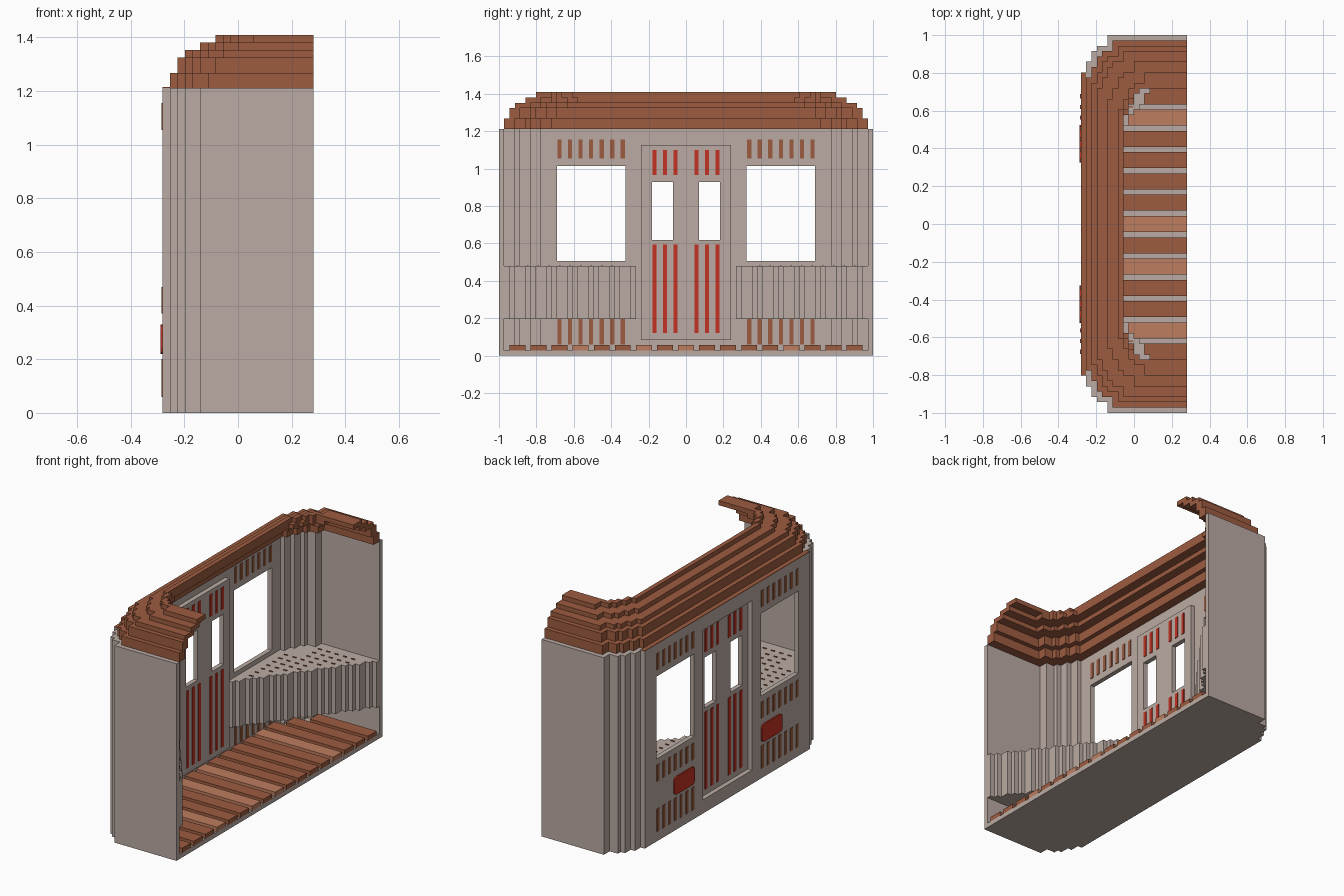
import bpy, bmesh
from mathutils import Vector

cube = bpy.data.objects.get("Cube")
if cube:
    bpy.data.objects.remove(cube, do_unlink=True)

V = 2 / 71            # one block
T = 0.004             # thickness of painted plates


def material(name, rgb):
    m = bpy.data.materials.new(name)
    m.use_nodes = True
    m.diffuse_color = (*rgb, 1)
    m.node_tree.nodes["Principled BSDF"].inputs["Base Color"].default_value = (*rgb, 1)
    return m


GREY = material("warm grey", (0.497, 0.407, 0.367))
BROWN = material("rust brown", (0.337, 0.107, 0.051))
TAN = material("light rust", (0.515, 0.205, 0.114))
RED = material("signal red", (0.546, 0.032, 0.017))


def X(i):
    return i * V - 10 * V


def Y(j):
    return j * V - 1


def finish(name, bm, mat):
    bmesh.ops.recalc_face_normals(bm, faces=bm.faces)
    me = bpy.data.meshes.new(name)
    bm.to_mesh(me)
    bm.free()
    me.materials.append(mat)
    ob = bpy.data.objects.new(name, me)
    bpy.context.collection.objects.link(ob)
    return ob


def add_box(bm, x0, x1, y0, y1, z0, z1):
    r = bmesh.ops.create_cube(bm, size=1)
    for v in r["verts"]:
        v.co = Vector((x0 if v.co.x < 0 else x1, y0 if v.co.y < 0 else y1,
                       z0 if v.co.z < 0 else z1))


def boxes(name, items, mat):
    bm = bmesh.new()
    for b in items:
        add_box(bm, *b)
    return finish(name, bm, mat)


def prism(name, pts, z0, z1, mat):
    """Extrude a plan outline given in world x, y; z in blocks."""
    bm = bmesh.new()
    f = bm.faces.new([bm.verts.new((x, y, z0 * V)) for x, y in pts])
    r = bmesh.ops.extrude_face_region(bm, geom=[f])
    for v in r["geom"]:
        if isinstance(v, bmesh.types.BMVert):
            v.co.z = z1 * V
    return finish(name, bm, mat)


CORNER = [(0, 7), (1, 5), (2, 3), (3, 2), (5, 0)]      # stepped round corner
HOLE_CORNER = [(0, 4), (1, 2), (2, 1), (3, 0)]


def half(ax, ay, side, steps=CORNER):
    """Stepped contour from the long wall to the open edge, inset by ax, ay."""
    pts = []
    for k, (i, o) in enumerate(steps):
        if k:
            pts.append((i, steps[k - 1][1]))
        pts.append((i, o))
    out = [(X(i + ax), side * (1 - (o + ay) * V)) for i, o in pts]
    return out + [(X(20), side * (1 - ay * V))]


def contour(ax, ay, steps=CORNER):
    return half(ax, ay, 1, steps)[::-1] + half(ax, ay, -1, steps)


def panel(name, i0, j0, j1, k0, k1, holes, mat):
    """One block thick wall across x with rectangular openings (in blocks)."""
    js = sorted({j0, j1, *[h[n] for h in holes for n in (0, 1)]})
    ks = sorted({k0, k1, *[h[n] for h in holes for n in (2, 3)]})
    bm = bmesh.new()
    grid = {(j, k): bm.verts.new((X(i0), Y(j), k * V)) for j in js for k in ks}
    for a, b in zip(js, js[1:]):
        for c, d in zip(ks, ks[1:]):
            if not any(h[0] <= a and b <= h[1] and h[2] <= c and d <= h[3] for h in holes):
                bm.faces.new([grid[p] for p in ((a, c), (b, c), (b, d), (a, d))])
    bmesh.ops.delete(bm, geom=[v for v in bm.verts if not v.link_faces], context="VERTS")
    r = bmesh.ops.extrude_face_region(bm, geom=bm.faces[:])
    for v in r["geom"]:
        if isinstance(v, bmesh.types.BMVert):
            v.co.x = X(i0 + 1)
    bmesh.ops.dissolve_limit(bm, angle_limit=0.01, verts=bm.verts, edges=bm.edges)
    return finish(name, bm, mat)


# Floor slab and planks
prism("floor_base", contour(0, 0), 0, 1, GREY)
planks = {0: [], 1: []}
for j in range(2, 69, 4):
    start = 3 if j in (2, 66) else 1
    if j == 2 or j == 66:
        start = 6
    elif j in (6, 62):
        start = 3
    planks[j in (14, 26, 34, 54)].append((X(start), X(20), Y(j), Y(j + 3), V, 2 * V))
boxes("floor_planks", planks[0], BROWN)
boxes("floor_planks_light", planks[1], TAN)

# Long wall with windows and door opening, and the recessed double door
panel("side_wall", 0, 8, 63, 1, 43,
      [(11, 24, 18, 36), (47, 60, 18, 36), (27, 44, 3, 40)], GREY)
panel("double_door", 1, 27, 44, 3, 40, [(29, 33, 22, 33), (38, 42, 22, 33)], GREY)
boxes("side_wall_cap", [(X(0), X(1), Y(7), Y(64), 43 * V, 43 * V + T)], BROWN)

# End walls with stepped corners
for side, tag in ((1, "back"), (-1, "front")):
    y8 = side * (1 - 8 * V)
    prism(f"{tag}_end_wall",
          [(X(0), y8)] + half(0, 0, side) + half(1, 1, side)[::-1], 1, 43, GREY)

# Stepped roof shell, one ring per layer
for n, (k0, k1, a, b) in enumerate([(43, 45, 1, 3), (45, 47, 2, 4), (47, 48, 3, 6),
                                    (48, 49, 5, 8)]):
    prism(f"roof_layer_{n + 1}", contour(a, a) + contour(b, b)[::-1], k0, k1, BROWN)
prism("roof_layer_5", contour(7, 7) + contour(8, 10, HOLE_CORNER)[::-1], 49, 50, BROWN)


# Corner benches with a pleated front, and slots on the seat
def bench_edge(j):
    return min(20, 1 + round((j - 44) * 19 / 25))


for side, tag in ((1, "back"), (-1, "front")):
    stair = []
    for j in range(45, 70):
        stair += [(X(bench_edge(j)), side * Y(j)), (X(bench_edge(j)), side * Y(j + 1))]
    pts = [(X(1), side * Y(45))] + half(1, 1, side)[:-1] + stair[::-1]
    clean = [p for n, p in enumerate(pts) if (Vector(p) - Vector(pts[n - 1])).length > 1e-5]
    prism(f"{tag}_bench", clean, 7, 17, GREY)
    slots = []
    for j in range(49, 69, 2):
        for i in range(3 if j < 63 else 7, bench_edge(j) - 1, 2):
            y = side * Y(j + 0.5)
            slots.append((X(i), X(i + 0.8), y - 0.004, y + 0.004, 17 * V, 17 * V + T))
    boxes(f"{tag}_bench_slots", slots, BROWN)


# Painted vent stripes on both faces of the walls and door
def stripes(name, cols, spans, x_in, x_out, mat):
    items = []
    for j in cols:
        y = Y(j + 0.5)
        for z0, z1 in spans:
            items.append((x_in, x_in + T, y - 0.011, y + 0.011, z0, z1))
            items.append((x_out - T, x_out, y - 0.011, y + 0.011, z0, z1))
    boxes(name, items, mat)


vents = [*range(11, 24, 2), *range(47, 60, 2)]
stripes("wall_vents", vents, [(0.06, 0.20), (0.37, 0.47), (1.055, 1.155)], X(1), X(0), BROWN)
stripes("door_stripes", [29, 31, 33, 37, 39, 41], [(0.12, 0.595), (0.965, 1.10)],
        X(2), X(1), RED)

# Rounded red plates on the outside
for side, tag in ((1, "back"), (-1, "front")):
    bm = bmesh.new()
    add_box(bm, X(0) - 2 * T, X(0), side * 0.425 - 0.1, side * 0.425 + 0.1, 0.22, 0.33)
    edges = [e for e in bm.edges if abs(e.verts[0].co.x - e.verts[1].co.x) > 1e-4]
    bmesh.ops.bevel(bm, geom=edges, offset=0.022, segments=2, affect="EDGES", profile=0.5)
    finish(f"{tag}_red_plate", bm, RED)
